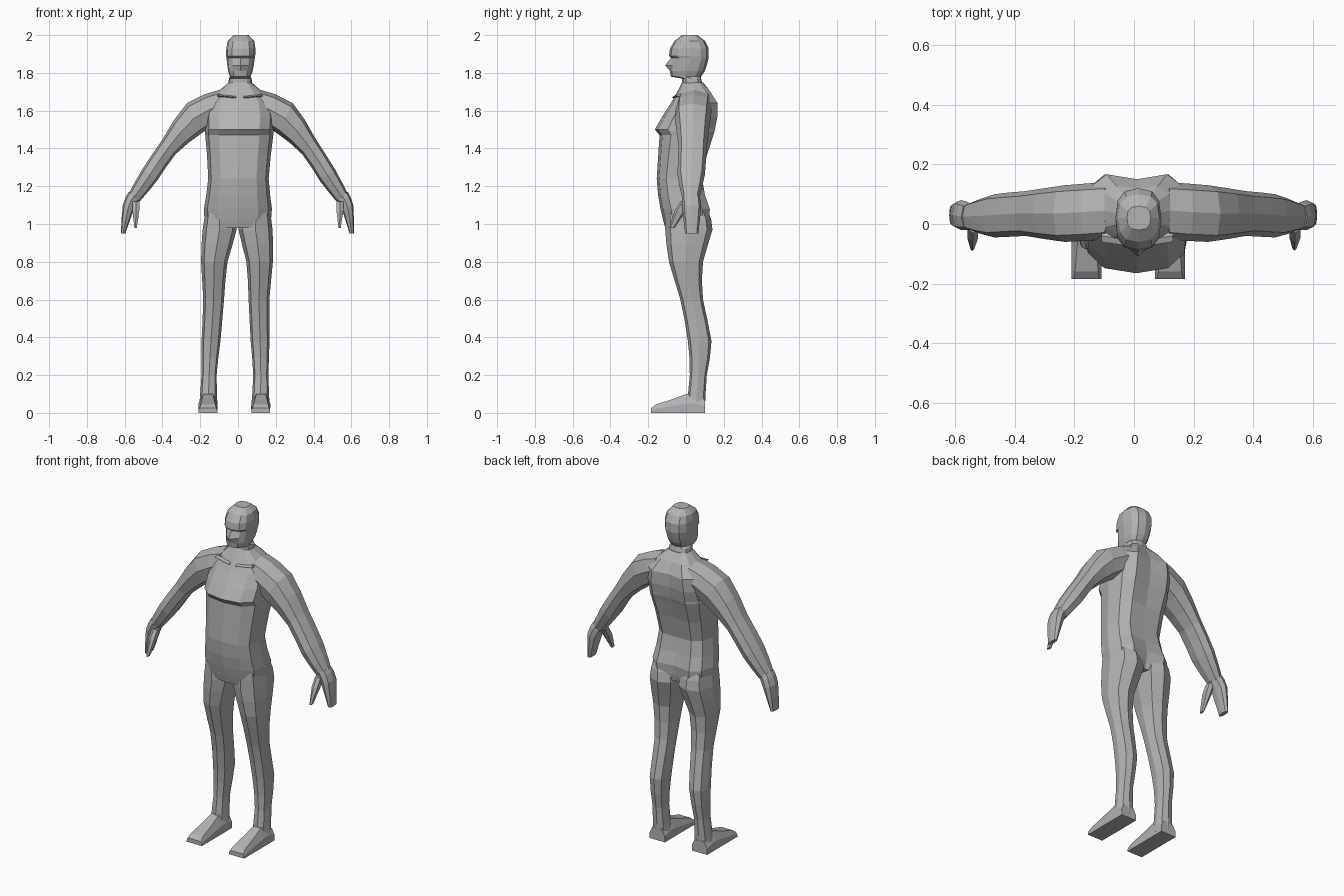
import bpy, bmesh, math
from mathutils import Vector

if "Cube" in bpy.data.objects:
    bpy.data.objects.remove(bpy.data.objects["Cube"], do_unlink=True)

grey = bpy.data.materials.new("plain_grey")
grey.use_nodes = True
grey.diffuse_color = (.45, .45, .45, 1)
grey.node_tree.nodes["Principled BSDF"].inputs["Base Color"].default_value = grey.diffuse_color


def rounded(value, power):
    return math.copysign(abs(value) ** power, value)


def section(z, wide, front, back, x=0, tall=0, sides=8, power=.75, nose=0, spine=0):
    """Rounded section; tall tips its outer end up, nose and spine pull the middle points forward."""
    centre = Vector((x, (front + back) / 2, z))
    across = Vector((wide, 0, tall))
    depth = Vector((0, (front - back) / 2, 0))
    points = []
    for i in range(sides):
        angle = math.tau * i / sides
        points.append(centre + across * rounded(math.sin(angle), power)
                      + depth * rounded(math.cos(angle), power))
    points[0].y -= nose
    points[sides // 2].y -= spine
    return points


def smooth(rings):
    """Put one curved in-between section after every section but the last."""
    result = []
    last = len(rings) - 1
    for i in range(last):
        before, start = rings[max(i - 1, 0)], rings[i]
        end, after = rings[i + 1], rings[min(i + 2, last)]
        middle = [(b + c) * .5 + (b + c - a - d) / 16
                  for a, b, c, d in zip(before, start, end, after)]
        result += [start, middle]
    return result + [rings[last]]


def lean(point, side):
    # the whole figure leans slightly to its left
    return Vector((point.x * side + .018 * (point.z - 1.1), point.y, point.z))


def loft(name, rings, side=1):
    bm = bmesh.new()
    rows = [[bm.verts.new(lean(point, side)) for point in ring] for ring in rings]
    for low, high in zip(rows, rows[1:]):
        for i in range(len(low)):
            bm.faces.new((low[i - 1], low[i], high[i], high[i - 1]))
    bm.faces.new(rows[0])
    bm.faces.new(rows[-1])
    bmesh.ops.recalc_face_normals(bm, faces=bm.faces)
    mesh = bpy.data.meshes.new(name)
    bm.to_mesh(mesh)
    bm.free()
    mesh.materials.append(grey)
    bpy.context.collection.objects.link(bpy.data.objects.new(name, mesh))


def pair(name, rings):
    loft("left_" + name, rings, side=1)
    loft("right_" + name, rings, side=-1)


def trunk(**size):
    return section(sides=12, **size)


# torso, from crotch to neck
loft("torso", smooth([
    trunk(z=.98, wide=.17, front=-.11, back=.13, spine=.04),
    trunk(z=1.08, wide=.18, front=-.135, back=.14, spine=.03),
    trunk(z=1.24, wide=.16, front=-.155, back=.095, spine=.01),
    trunk(z=1.47, wide=.18, front=-.14, back=.16, spine=.03),
    trunk(z=1.5, wide=.18, front=-.165, back=.17, spine=.03),
    trunk(z=1.64, wide=.17, front=-.08, back=.18, spine=.03),
    trunk(z=1.75, wide=.06, front=-.02, back=.09),
]))

# neck, jaw, face and skull
loft("head", [
    trunk(z=1.7, wide=.07, front=-.02, back=.1),
    trunk(z=1.77, wide=.06, front=-.02, back=.08),
    trunk(z=1.78, wide=.055, front=-.08, back=.08),
    trunk(z=1.81, wide=.065, front=-.085, back=.1),
    trunk(z=1.84, wide=.07, front=-.08, back=.11, nose=.03),
    trunk(z=1.88, wide=.075, front=-.075, back=.12, nose=.005),
    trunk(z=1.89, wide=.077, front=-.09, back=.12),
    trunk(z=1.93, wide=.077, front=-.085, back=.12),
    trunk(z=1.97, wide=.07, front=-.06, back=.1),
    trunk(z=2, wide=.04, front=-.02, back=.06),
])

# arms, from shoulder to wrist
pair("arm", smooth([
    section(x=.1, z=1.63, wide=.01, tall=.08, front=-.05, back=.14),
    section(x=.24, z=1.56, wide=.04, tall=.08, front=-.06, back=.13),
    section(x=.37, z=1.41, wide=.035, tall=.04, front=-.04, back=.11),
    section(x=.47, z=1.26, wide=.04, tall=.03, front=-.045, back=.1),
    section(x=.55, z=1.14, wide=.03, tall=.02, front=-.02, back=.07),
]))

# hands: palm with joined fingers, then thumb
pair("hand", smooth([
    section(x=.55, z=1.15, wide=.03, tall=.02, front=-.02, back=.07),
    section(x=.58, z=1.09, wide=.03, tall=.01, front=-.02, back=.08),
    section(x=.605, z=.95, wide=.012, front=-.005, back=.065),
]))
pair("thumb", [
    section(x=.54, z=1.12, wide=.02, front=-.03, back=.03, sides=6),
    section(x=.54, z=1.07, wide=.02, front=-.06, back=0, sides=6),
    section(x=.54, z=.98, wide=.007, front=-.09, back=-.06, sides=6),
])

# legs, from hip to heel
pair("leg", smooth([
    section(x=.1, z=1.06, wide=.07, front=-.11, back=.12),
    section(x=.095, z=.97, wide=.09, front=-.11, back=.14),
    section(x=.12, z=.8, wide=.07, front=-.09, back=.09),
    section(x=.12, z=.6, wide=.055, front=-.03, back=.09),
    section(x=.13, z=.38, wide=.05, front=.01, back=.135),
    section(x=.137, z=.2, wide=.04, front=.02, back=.11),
    section(x=.138, z=.02, wide=.05, front=0, back=.1),
]))


# feet: wedges that flatten from the ankle to the toes
def foot_section(y, top):
    half, bevel = .05, top / 4
    outline = ((-half, 0), (-half, top / 2), (bevel - half, top),
               (half - bevel, top), (half, top / 2), (half, 0))
    return [Vector((.14 + x, y, z)) for x, z in outline]


pair("foot", [foot_section(y, top) for y, top in
              ((.1, .07), (.05, .1), (0, .1), (-.08, .07), (-.16, .045), (-.185, .025))])

# collarbones: slim ridges below the neck
pair("collarbone", [
    section(x=.02, z=1.67, wide=0, tall=.008, front=-.075, back=-.03, sides=4),
    section(x=.12, z=1.68, wide=0, tall=.006, front=-.06, back=-.02, sides=4),
])
